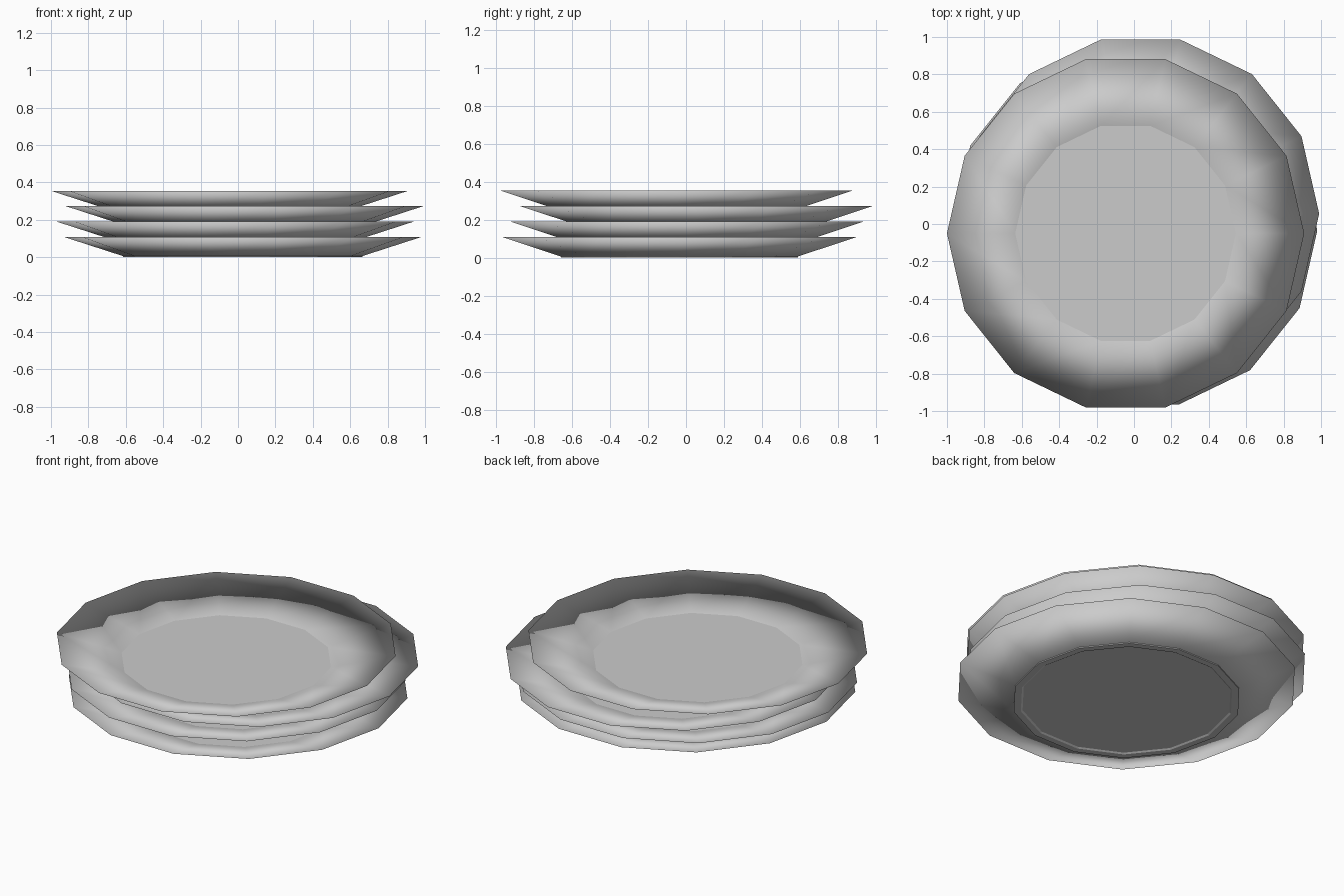
import bpy
import bmesh
import math

if "Cube" in bpy.data.objects:
    bpy.data.objects.remove(bpy.data.objects["Cube"])

SIDES = 14

china = bpy.data.materials.new("plain_china")
china.diffuse_color = (0.6, 0.6, 0.6, 1)
china.use_nodes = True
china.node_tree.nodes["Principled BSDF"].inputs["Base Color"].default_value = china.diffuse_color

# (radius, height) from the underside, out round the rim, in to the dish floor
PROFILE = [(0.59, 0.006), (0.60, 0.0), (0.64, 0.0), (0.64, 0.006),
           (0.955, 0.108), (0.59, 0.012)]
RIM_FACES = (3, 4)   # profile spans that are shaded smooth


def plate(name, x, y, z):
    bm = bmesh.new()
    rings = []
    for r, h in PROFILE:
        rings.append([bm.verts.new((r * math.cos(2 * math.pi * i / SIDES),
                                    r * math.sin(2 * math.pi * i / SIDES), h))
                      for i in range(SIDES)])
    # foot, sloping underside and sloping dish
    for k in range(len(rings) - 1):
        a, b = rings[k], rings[k + 1]
        for i in range(SIDES):
            j = (i + 1) % SIDES
            f = bm.faces.new((a[i], a[j], b[j], b[i]))
            f.smooth = k in RIM_FACES
    # flat base and dish floor
    bm.faces.new(rings[0][::-1])
    bm.faces.new(rings[-1])
    bmesh.ops.recalc_face_normals(bm, faces=bm.faces)
    mesh = bpy.data.meshes.new(name)
    bm.to_mesh(mesh)
    bm.free()
    mesh.materials.append(china)
    ob = bpy.data.objects.new(name, mesh)
    ob.location = (x, y, z)
    bpy.context.collection.objects.link(ob)


# uneven stack of four plates
OFFSETS = [(0.025, -0.035), (-0.015, 0.005), (0.035, 0.055), (-0.045, -0.05)]
for n, (x, y) in enumerate(OFFSETS):
    plate(f"plate_{n + 1}", x, y, n * 0.0823)
